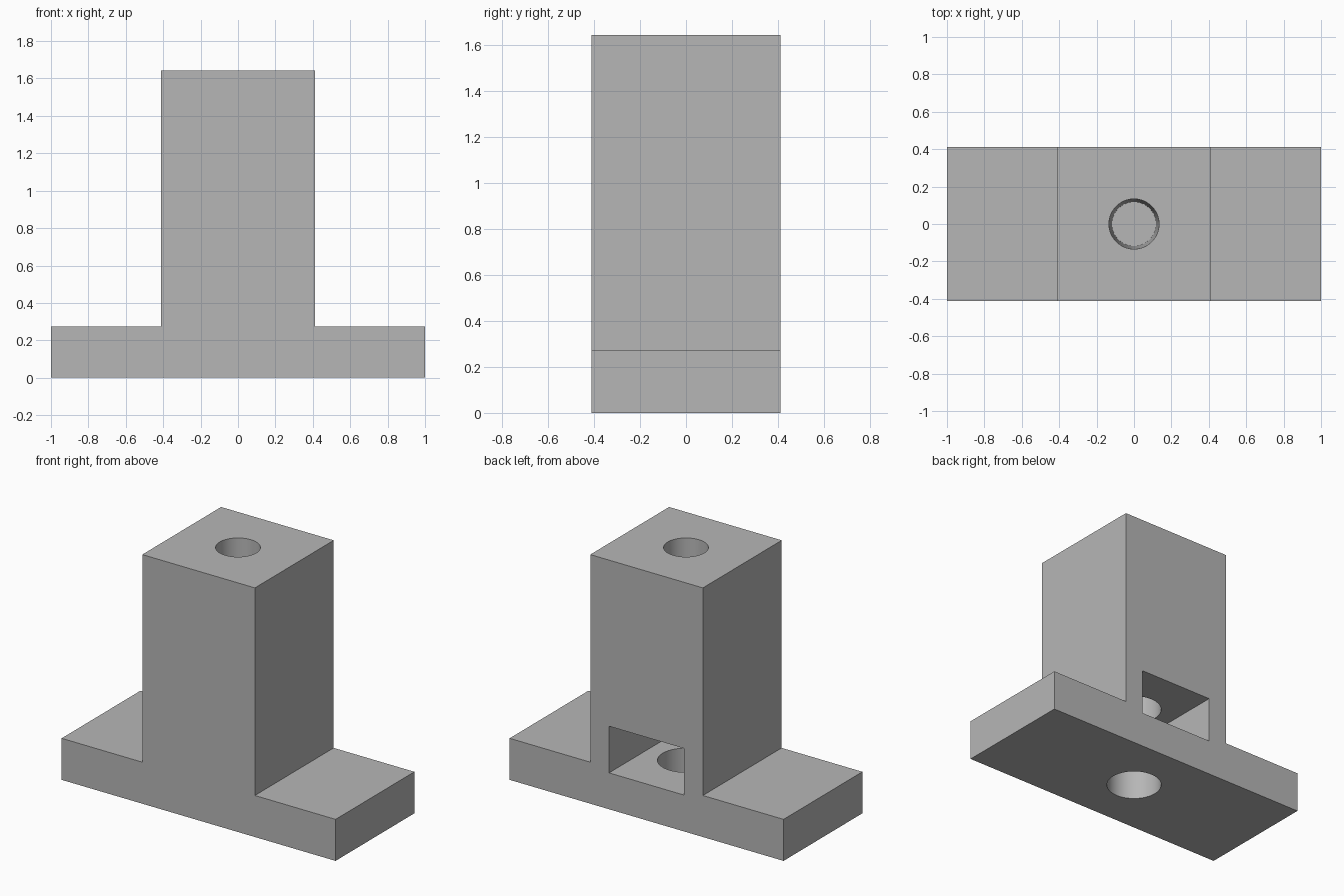
import bpy
import bmesh
import math
from mathutils import Matrix

default_cube = bpy.data.objects.get("Cube")
if default_cube:
    bpy.data.objects.remove(default_cube, do_unlink=True)

# Main dimensions
HALF_LENGTH, HALF_DEPTH = 1.0, 0.411
BASE_TOP, HEIGHT = 0.274, 1.644
POCKET_HALF, POCKET_FLOOR, POCKET_CEILING = 0.274, 0.24, 0.548

grey = bpy.data.materials.new("plain_grey")
grey.use_nodes = True
colour = (0.47, 0.47, 0.47, 1)
grey.diffuse_color = colour
grey.node_tree.nodes["Principled BSDF"].inputs["Base Color"].default_value = colour


def make_object(name, bm):
    bmesh.ops.recalc_face_normals(bm, faces=bm.faces)
    mesh = bpy.data.meshes.new(name)
    bm.to_mesh(mesh)
    bm.free()
    mesh.materials.append(grey)
    obj = bpy.data.objects.new(name, mesh)
    bpy.context.collection.objects.link(obj)
    return obj


def bore(name, bottom, top, r_bottom, r_top):
    bm = bmesh.new()
    bmesh.ops.create_cone(bm, cap_ends=True, segments=64, radius1=r_bottom,
                          radius2=r_top, depth=top - bottom,
                          matrix=Matrix.Translation((0, 0, (top + bottom) / 2)))
    return make_object(name, bm)


def box(name, low, high):
    bm = bmesh.new()
    bmesh.ops.create_cube(bm, size=1)
    for v in bm.verts:
        v.co = [h if c > 0 else l for c, l, h in zip(v.co, low, high)]
    return make_object(name, bm)


# Upright block on a wide foot, extruded from one profile
right_half = [(HALF_LENGTH, 0), (HALF_LENGTH, BASE_TOP),
              (HALF_DEPTH, BASE_TOP), (HALF_DEPTH, HEIGHT)]
outline = right_half + [(-x, z) for x, z in reversed(right_half)]
bm = bmesh.new()
face = bm.faces.new([bm.verts.new((x, -HALF_DEPTH, z)) for x, z in outline])
extruded = bmesh.ops.extrude_face_region(bm, geom=[face])["geom"]
bmesh.ops.translate(bm, vec=(0, 2 * HALF_DEPTH, 0),
                    verts=[g for g in extruded if isinstance(g, bmesh.types.BMVert)])
block = make_object("mounting_block", bm)

# Back pocket, lower bore and tapered blind socket in the top
cutters = [
    box("pocket_cutter", (-POCKET_HALF, -POCKET_HALF, POCKET_FLOOR),
        (POCKET_HALF, HALF_DEPTH + 0.1, POCKET_CEILING)),
    bore("lower_bore_cutter", -0.1, 0.82, 0.171, 0.171),
    bore("top_socket_cutter", 1.0, HEIGHT + 0.02, 0.118, 0.1345),
]
bpy.context.view_layer.objects.active = block
for cutter in cutters:
    cutter.hide_render = True
    cut = block.modifiers.new(cutter.name, 'BOOLEAN')
    cut.operation = 'DIFFERENCE'
    cut.solver = 'EXACT'
    cut.object = cutter
    bpy.ops.object.modifier_apply(modifier=cut.name)
    bpy.data.objects.remove(cutter, do_unlink=True)

# Smooth bores, sharp block edges
bpy.ops.object.select_all(action='DESELECT')
block.select_set(True)
bpy.ops.object.shade_smooth_by_angle(angle=math.radians(30))
